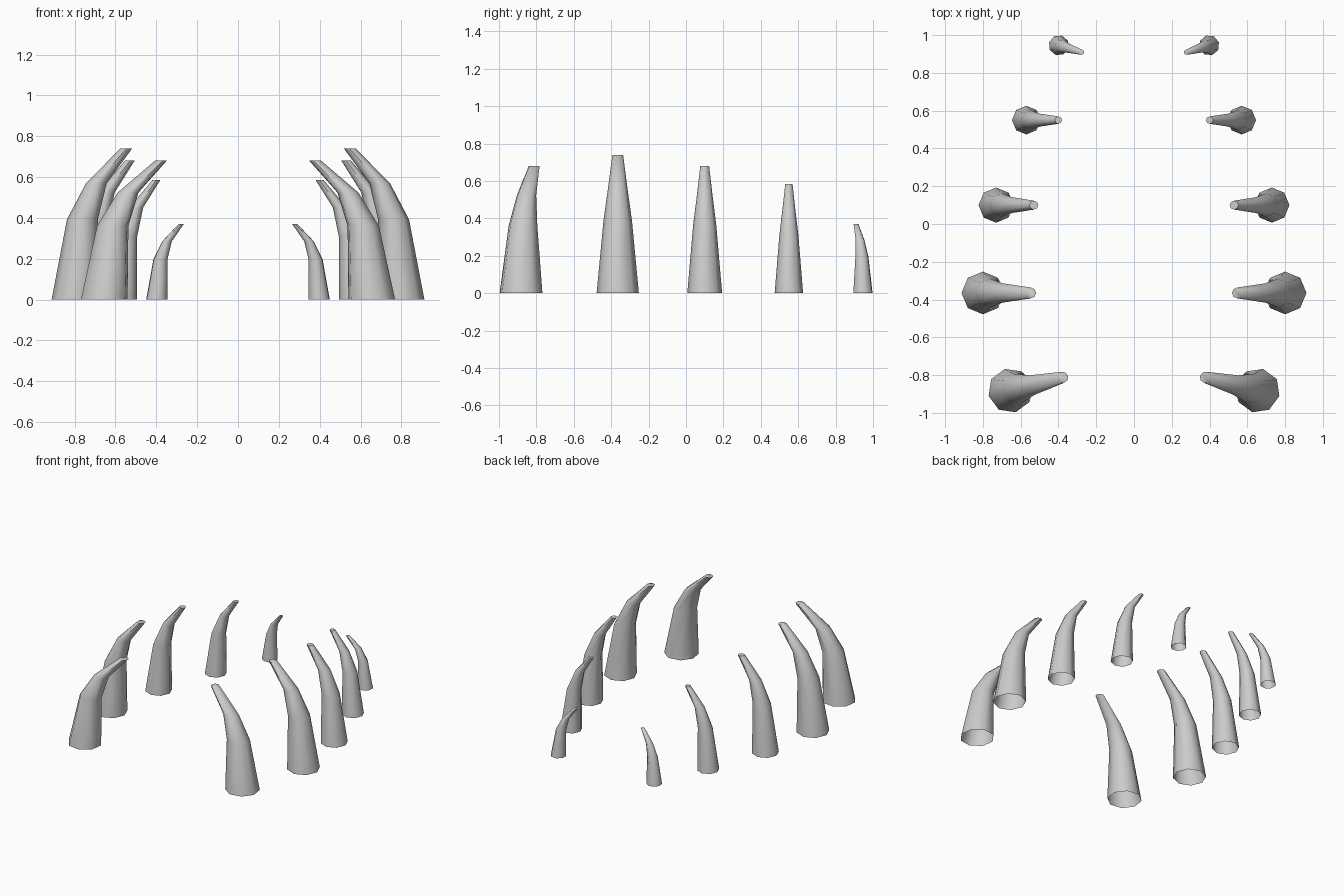
import bpy, bmesh, math

if "Cube" in bpy.data.objects:
    bpy.data.objects.remove(bpy.data.objects["Cube"])

SIDES = 8
# ring profile: height fraction, lean fraction, radius fraction
RINGS = [(0, 0, 1), (0.53, 0.15, 0.67), (0.77, 0.42, 0.45), (1, 1, 0.255)]

# base x, base y, tip x, tip y, height, base radius
SPIKES = [
    (0.655, -0.882, 0.378, -0.812, 0.68, 0.118),
    (0.80, -0.365, 0.547, -0.365, 0.74, 0.113),
    (0.73, 0.10, 0.53, 0.10, 0.68, 0.093),
    (0.57, 0.55, 0.40, 0.55, 0.585, 0.076),
    (0.398, 0.946, 0.278, 0.909, 0.37, 0.054),
]


def curved_spike(name, bx, by, tx, ty, height, radius):
    """Tapered tube leaning inwards, open at the foot and capped at the tip."""
    bm = bmesh.new()
    turn = math.atan2(ty - by, tx - bx)
    rings = []
    for h, lean, r in RINGS:
        cx, cy = bx + (tx - bx) * lean, by + (ty - by) * lean
        ring = []
        for i in range(SIDES):
            a = turn + 2 * math.pi * i / SIDES
            ring.append(bm.verts.new((cx + radius * r * math.cos(a),
                                      cy + radius * r * math.sin(a), height * h)))
        rings.append(ring)
    for lo, hi in zip(rings, rings[1:]):
        for i in range(SIDES):
            j = (i + 1) % SIDES
            bm.faces.new((lo[i], lo[j], hi[j], hi[i]))
    bm.faces.new(rings[-1])
    mesh = bpy.data.meshes.new(name)
    bm.to_mesh(mesh)
    bm.free()
    ob = bpy.data.objects.new(name, mesh)
    bpy.context.collection.objects.link(ob)
    # left-hand twin
    ob.modifiers.new("Mirror", 'MIRROR').use_mirror_merge = False
    bpy.ops.object.select_all(action='DESELECT')
    ob.select_set(True)
    bpy.context.view_layer.objects.active = ob
    bpy.ops.object.modifier_apply(modifier="Mirror")
    bpy.ops.object.shade_smooth_by_angle(angle=math.radians(50))


# Five mirrored pairs, front to back
for n, spec in enumerate(SPIKES, 1):
    curved_spike(f"rib_pair_{n}", *spec)
